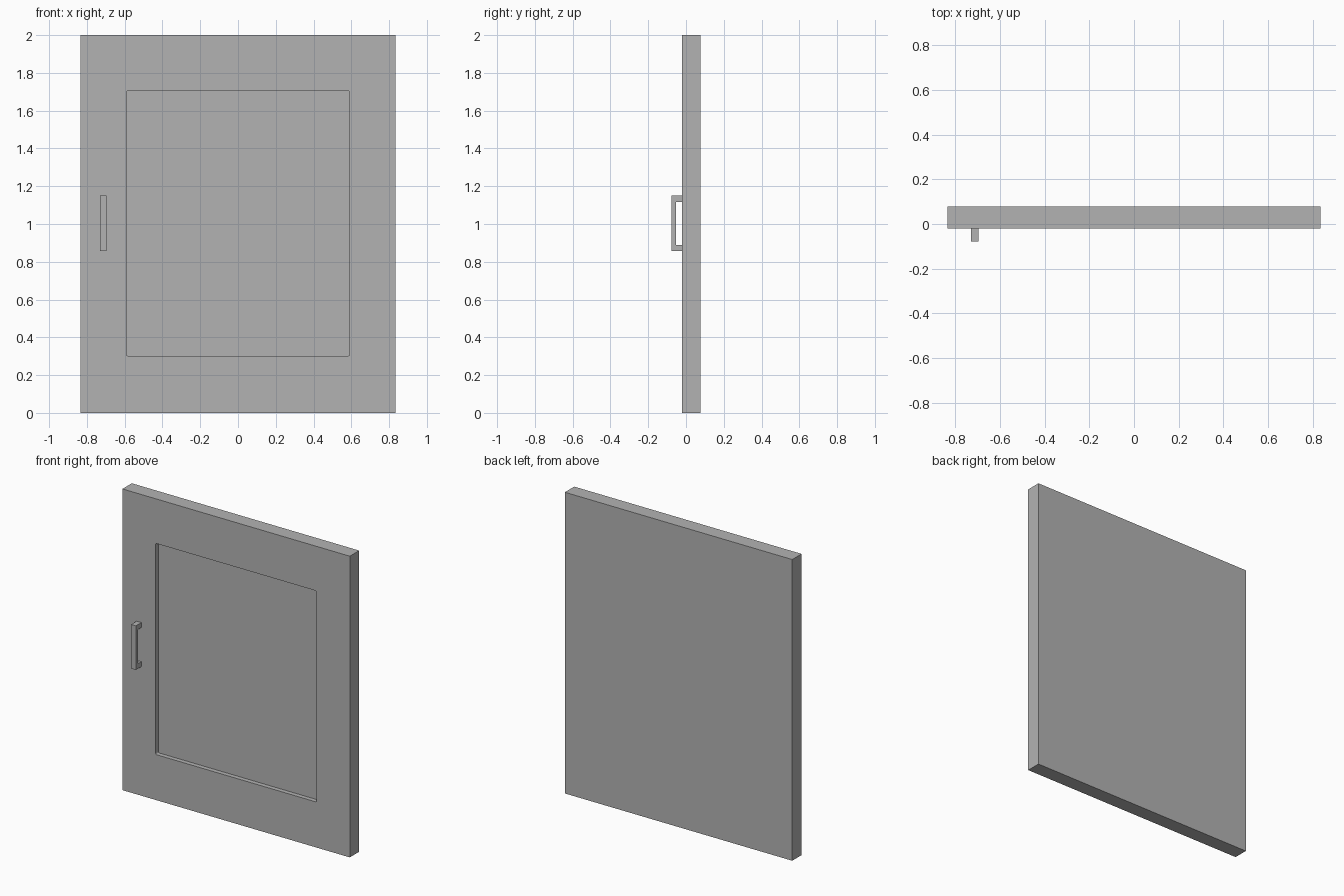
import bpy
import bmesh
from mathutils import Vector

if "Cube" in bpy.data.objects:
    bpy.data.objects.remove(bpy.data.objects["Cube"], do_unlink=True)

# Single flat grey finish
grey = bpy.data.materials.new("plain grey")
grey.use_nodes = True
colour = (0.45, 0.45, 0.45, 1.0)
grey.diffuse_color = colour
grey.node_tree.nodes["Principled BSDF"].inputs["Base Color"].default_value = colour


def add_box(bm, low, high):
    """Add an axis-aligned box between two corners."""
    low, high = Vector(low), Vector(high)
    verts = bmesh.ops.create_cube(bm, size=1)["verts"]
    for v in verts:
        v.co = (low + high) / 2 + v.co * (high - low)


def front_face(bm):
    return min(bm.faces, key=lambda f: f.calc_center_median().y)


def finish(bm, name):
    bmesh.ops.recalc_face_normals(bm, faces=bm.faces[:])
    mesh = bpy.data.meshes.new(name)
    bm.to_mesh(mesh)
    bm.free()
    mesh.materials.append(grey)
    obj = bpy.data.objects.new(name, mesh)
    bpy.context.scene.collection.objects.link(obj)
    return obj


# Door slab
FRONT, BACK, DEPTH = -0.02, 0.078, 0.03
bm = bmesh.new()
add_box(bm, (-0.835, FRONT, 0), (0.835, BACK, 2))

# Recessed centre panel: inset the front face, then push it back
panel = front_face(bm)
bmesh.ops.inset_individual(bm, faces=[panel], thickness=0.2)
for v in panel.verts:
    v.co.x = 0.591 if v.co.x > 0 else -0.591
    v.co.z = 1.704 if v.co.z > 1 else 0.302
floor = bmesh.ops.extrude_discrete_faces(bm, faces=[panel])["faces"][0]
bmesh.ops.translate(bm, verts=floor.verts[:], vec=(0, DEPTH, 0))

# Slightly rounded recess corners
corners = [e for e in bm.edges
           if abs(e.verts[0].co.x) < 0.7
           and abs(e.verts[0].co.y - e.verts[1].co.y) > DEPTH / 2]
bmesh.ops.bevel(bm, geom=corners, offset=0.008, segments=3,
                profile=0.5, affect='EDGES')
finish(bm, "cabinet_door")

# Bracket handle: a C-shaped side profile pushed across its width
LEFT, WIDTH = -0.73, 0.034
OUTER, INNER = -0.078, -0.053
LOW, HIGH, POST = 0.857, 1.15, 0.033
profile = [(FRONT, LOW), (OUTER, LOW), (OUTER, HIGH), (FRONT, HIGH),
           (FRONT, HIGH - POST), (INNER, HIGH - POST),
           (INNER, LOW + POST), (FRONT, LOW + POST)]
bm = bmesh.new()
side = bm.faces.new([bm.verts.new((LEFT, y, z)) for y, z in profile])
grown = bmesh.ops.extrude_face_region(bm, geom=[side])["geom"]
bmesh.ops.translate(bm, vec=(WIDTH, 0, 0),
                    verts=[g for g in grown if isinstance(g, bmesh.types.BMVert)])
finish(bm, "door_handle")
